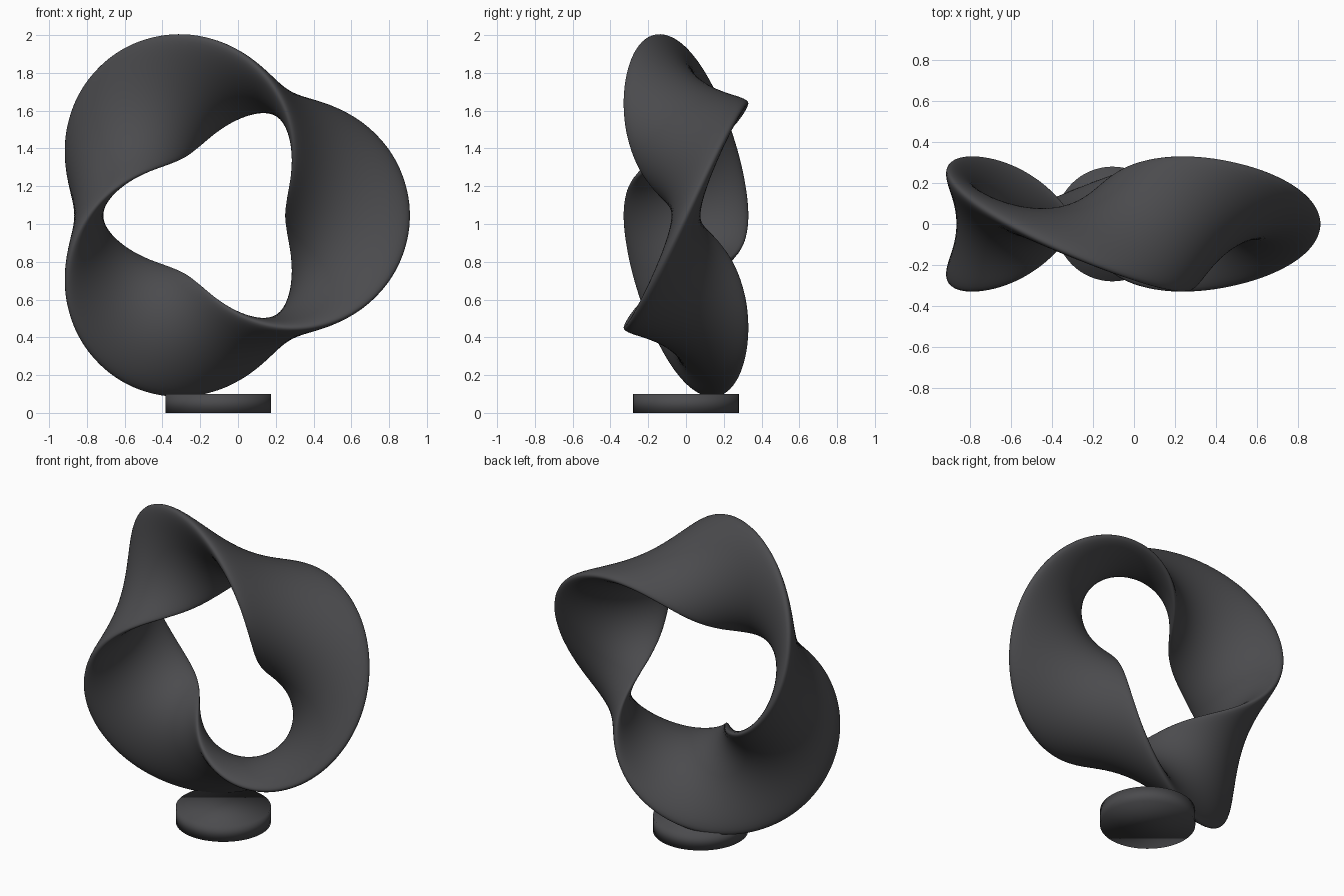
import bpy, bmesh, math

if "Cube" in bpy.data.objects:
    bpy.data.objects.remove(bpy.data.objects["Cube"])

CX, CZ = -0.105, 1.045           # ring centre
R, W, T = 0.685, 0.33, 0.077     # ring radius, band half width, half thickness
SEG, SIDES = 288, 48             # steps around the ring, points per section

mat = bpy.data.materials.new("dark_grey")
mat.diffuse_color = (0.07, 0.07, 0.075, 1)
mat.use_nodes = True
mat.node_tree.nodes["Principled BSDF"].inputs["Base Color"].default_value = mat.diffuse_color


def add_object(name, bm):
    bmesh.ops.recalc_face_normals(bm, faces=bm.faces)
    for f in bm.faces:
        f.smooth = True
    mesh = bpy.data.meshes.new(name)
    bm.to_mesh(mesh)
    bm.free()
    mesh.materials.append(mat)
    ob = bpy.data.objects.new(name, mesh)
    bpy.context.collection.objects.link(ob)
    return ob


# Twisted band: a flat ellipse swept round a ring with three half twists
bm = bmesh.new()
rings = []
for i in range(SEG):
    a = 2 * math.pi * i / SEG
    c, s = math.cos(1.5 * a), math.sin(1.5 * a)
    ring = []
    for j in range(SIDES):
        p = 2 * math.pi * j / SIDES
        u, v = W * math.cos(p), T * math.sin(p)
        r = R + u * c - v * s
        ring.append(bm.verts.new((CX + r * math.cos(a), u * s + v * c,
                                  CZ + r * math.sin(a))))
    rings.append(ring)
for i in range(SEG):
    # the last section meets the first one turned by half a revolution
    shift = SIDES // 2 if i == SEG - 1 else 0
    nxt = rings[(i + 1) % SEG]
    for j in range(SIDES):
        k = (j + 1) % SIDES
        bm.faces.new((rings[i][j], rings[i][k],
                      nxt[(k + shift) % SIDES], nxt[(j + shift) % SIDES]))
add_object("twisted_band", bm)

# Round base, softly shaded
bm = bmesh.new()
bmesh.ops.create_cone(bm, cap_ends=True, segments=64, radius1=0.28,
                      radius2=0.28, depth=0.1)
base = add_object("base", bm)
base.location = (CX, 0, 0.05)
